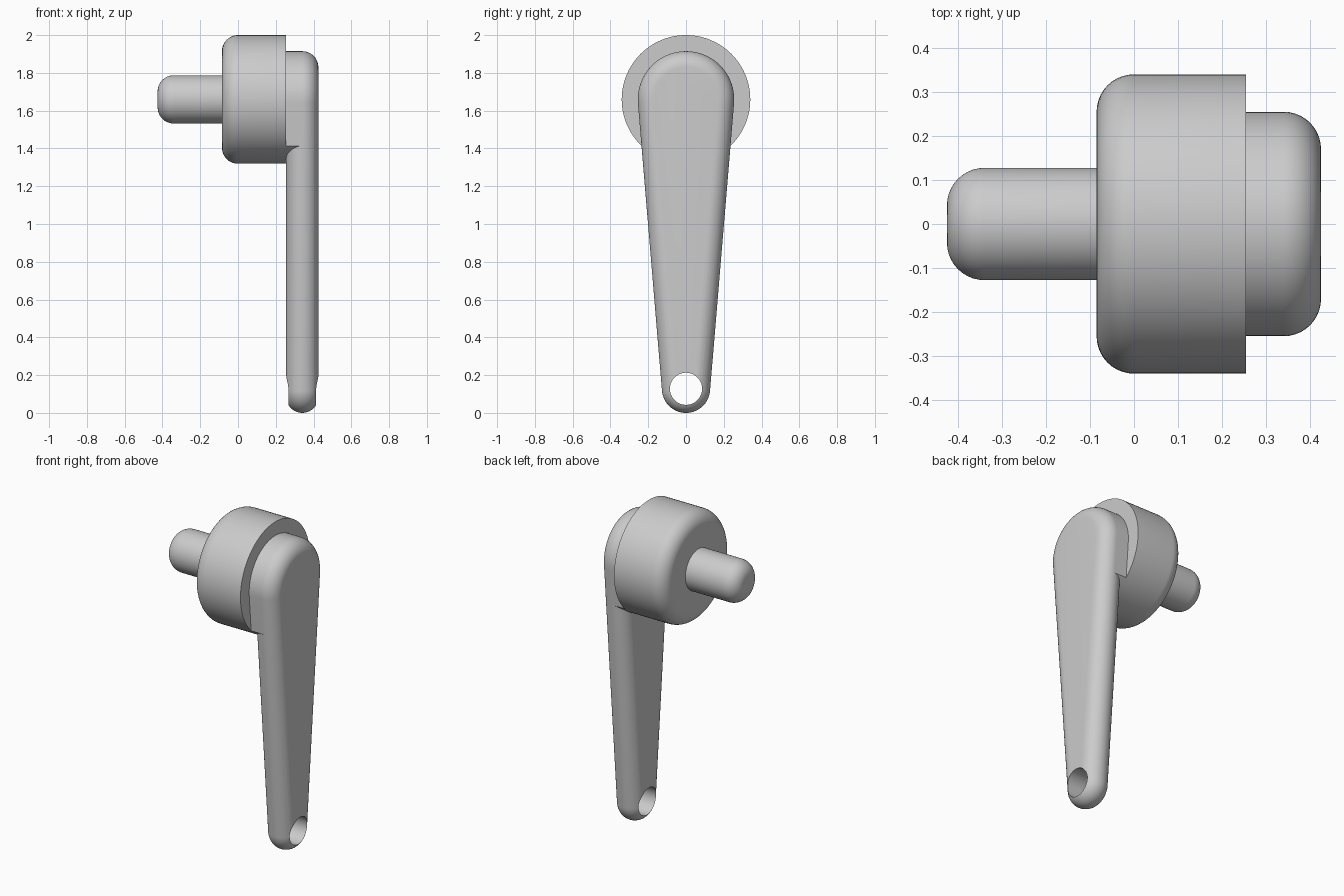
import bpy
import bmesh
from math import sin, cos, pi, asin, acos

cube = bpy.data.objects.get("Cube")
if cube:
    bpy.data.objects.remove(cube)

# Proportions in fillet radii: 23.5 units tall, 10 units deep
UNIT = 2 / 23.5
PIVOT_Z, TIP_Z = 19.5, 1.5
HUB_R, ARM_R, TIP_R, SHAFT_R = 4, 3, 1.5, 1.5
TAPER = asin((ARM_R - TIP_R) / (PIVOT_Z - TIP_Z))
STEPS = 10

grey = bpy.data.materials.new("grey")
grey.use_nodes = True
colour = (0.6, 0.6, 0.6, 1)
grey.diffuse_color = colour
grey.node_tree.nodes["Principled BSDF"].inputs["Base Color"].default_value = colour


def arc(radius, z, start, end, count):
    """Points (y, z) on an arc, both ends included."""
    angles = [start + (end - start) * i / count for i in range(count + 1)]
    return [(radius * cos(a), z + radius * sin(a)) for a in angles]


def circle(radius, z=PIVOT_Z):
    return arc(radius, z, 0, 2 * pi, 96)[:-1]


def arm_outline(inset):
    """Two round ends joined by tangent lines."""
    return (arc(ARM_R - inset, PIVOT_Z, -TAPER, pi + TAPER, 48)
            + arc(TIP_R - inset, TIP_Z, pi + TAPER, 2 * pi - TAPER, 40))


def fillet(x_face, direction):
    """Pairs (x, inset) of a unit quarter round starting at an end face."""
    angles = [pi / 2 * i / STEPS for i in range(STEPS + 1)]
    return [(x_face + direction * (1 - cos(a)), 1 - sin(a)) for a in angles]


def loft(name, sections):
    """Skin a row of (x, outline) sections and cap both ends."""
    bm = bmesh.new()
    rings = [[bm.verts.new((x * UNIT, y * UNIT, z * UNIT)) for y, z in outline]
             for x, outline in sections]
    for a, b in zip(rings, rings[1:]):
        for i in range(len(a)):
            bm.faces.new((a[i - 1], a[i], b[i], b[i - 1]))
    bm.faces.new(rings[0])
    bm.faces.new(rings[-1])
    bmesh.ops.recalc_face_normals(bm, faces=bm.faces)
    mesh = bpy.data.meshes.new(name)
    bm.to_mesh(mesh)
    bm.free()
    mesh.materials.append(grey)
    obj = bpy.data.objects.new(name, mesh)
    bpy.context.collection.objects.link(obj)
    return obj


def smooth(obj):
    bpy.ops.object.select_all(action='DESELECT')
    obj.select_set(True)
    bpy.context.view_layer.objects.active = obj
    bpy.ops.object.shade_smooth_by_angle(angle=0.6)


# Shaft and hub, each with a rounded outer end
shaft = loft("shaft", [(x, circle(SHAFT_R - d)) for x, d in fillet(-5, 1)]
             + [(-1, circle(SHAFT_R))])
hub = loft("hub", [(x, circle(HUB_R - d)) for x, d in fillet(-1, 1)]
           + [(3, circle(HUB_R))])

# Tapered arm, rounded on both faces
arm = loft("arm", [(x, arm_outline(d)) for x, d in fillet(3, 1)]
           + [(x, arm_outline(d)) for x, d in reversed(fillet(5, -1)[:-1])])

# Square-edged seat filling the arm's inner rounding where it meets the hub
meet = TAPER + acos(ARM_R / HUB_R)
seat = (arc(ARM_R, PIVOT_Z, -TAPER, pi + TAPER, 48)
        + arc(HUB_R, PIVOT_Z, pi + meet, 2 * pi - meet, 32))
arm_seat = loft("arm_seat", [(3, seat), (4, seat)])

# Hole through the arm tip
cutter = loft("hole_cutter", [(2, circle(1, TIP_Z)), (6, circle(1, TIP_Z))])
cutter.hide_render = True
cut = arm.modifiers.new("tip_hole", 'BOOLEAN')
cut.operation = 'DIFFERENCE'
cut.solver = 'EXACT'
cut.object = cutter
bpy.context.view_layer.objects.active = arm
bpy.ops.object.modifier_apply(modifier=cut.name)
bpy.data.objects.remove(cutter)

for part in (shaft, hub, arm, arm_seat):
    smooth(part)
